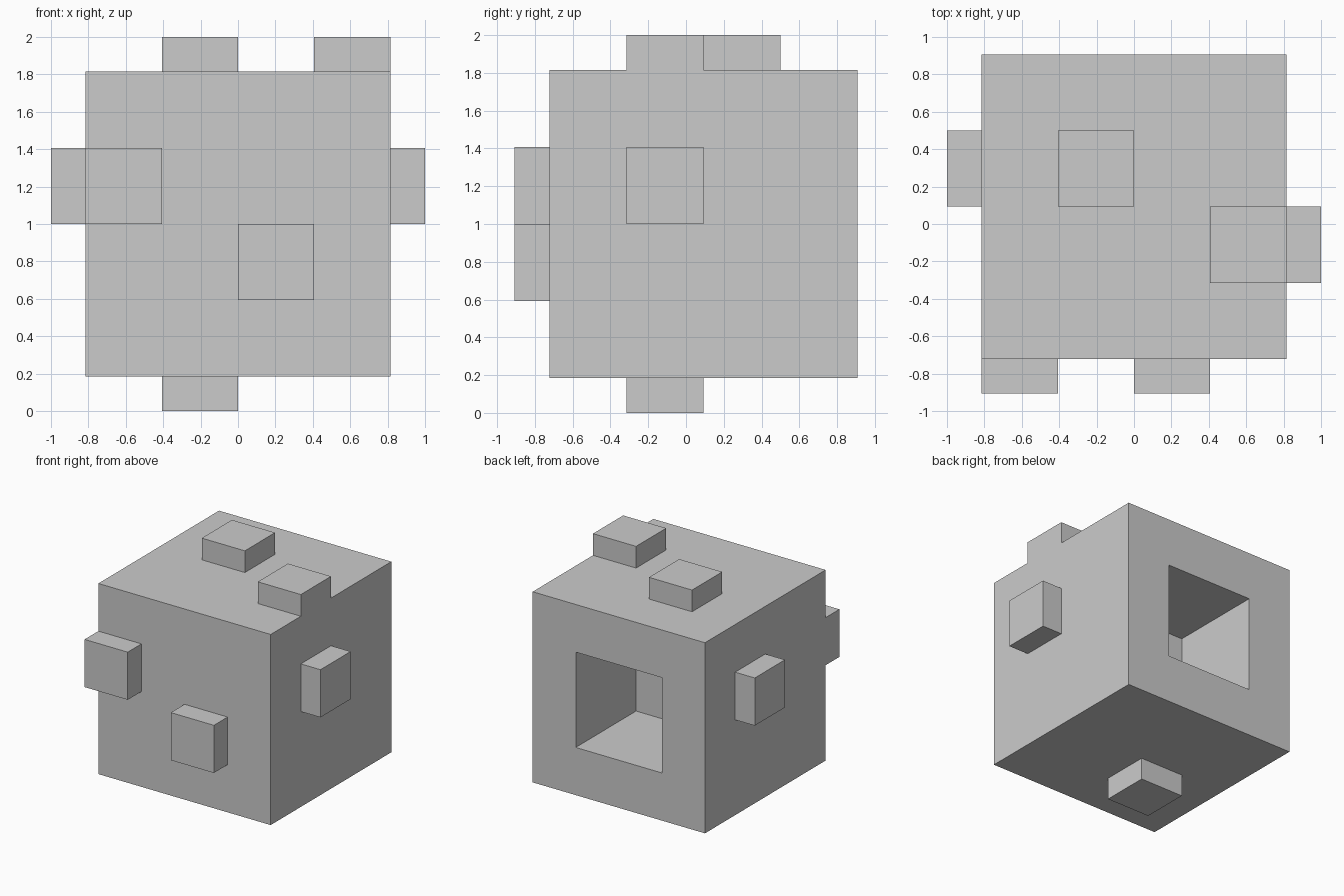
import bpy

if "Cube" in bpy.data.objects:
    bpy.data.objects.remove(bpy.data.objects["Cube"])

S = 0.8145         # half size of the cubic body
C = S / 2          # side of one stud, a quarter of the body
T = 1 - S          # stud height
YC = 0.0925        # body centre in y
ZC = 1.0           # body centre in z


def box(name, lo, hi):
    """Axis-aligned box given by two corners relative to the body centre."""
    bpy.ops.mesh.primitive_cube_add(size=1)
    ob = bpy.context.object
    ob.name = name
    ob.location = [(a + b) / 2 + o for a, b, o in zip(lo, hi, (0, YC, ZC))]
    ob.scale = [b - a for a, b in zip(lo, hi)]
    bpy.ops.object.transform_apply(location=True, rotation=False, scale=True)
    return ob


def combine(target, other, operation):
    """Apply a boolean and discard the second object."""
    mod = target.modifiers.new(operation.title(), 'BOOLEAN')
    mod.operation = operation
    mod.solver = 'EXACT'
    mod.object = other
    bpy.context.view_layer.objects.active = target
    bpy.ops.object.modifier_apply(modifier=mod.name)
    bpy.data.objects.remove(other)


# Main body
body = box("studded_cube", (-S, -S, -S), (S, S, S))

# Square socket in the back, half as deep as the body
combine(body, box("socket_cutter", (-C, 0, -C), (C, S + 0.1, C)), 'DIFFERENCE')

# Studs: axis, side, and quarter-cell indices along the two other axes
studs = [
    (2, 1, -1, 0), (2, 1, 1, -1),     # top
    (2, -1, -1, -1),                  # bottom
    (1, -1, -2, 0), (1, -1, 0, -1),   # front
    (0, 1, -1, 0),                    # right
    (0, -1, 0, 0),                    # left
]
for axis, side, u, v in studs:
    lo, hi = [u * C, v * C], [(u + 1) * C, (v + 1) * C]
    near, far = sorted((side * (S - 0.1), side * (S + T)))
    lo.insert(axis, near)
    hi.insert(axis, far)
    combine(body, box("stud", lo, hi), 'UNION')
